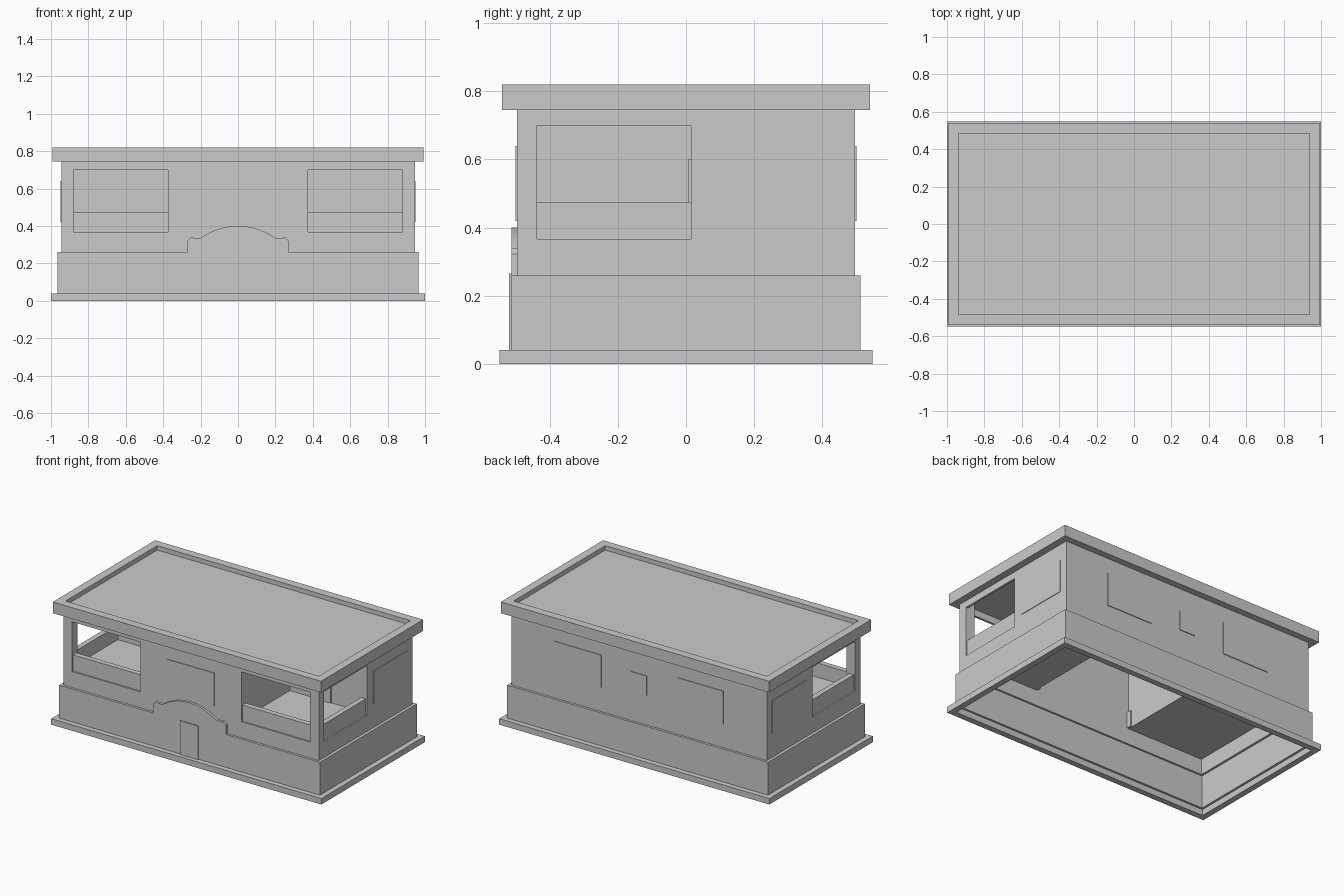
import bpy, bmesh, math

cube = bpy.data.objects.get("Cube")
if cube:
    bpy.data.objects.remove(cube)

GREY = (0.6, 0.6, 0.6, 1)
mat = bpy.data.materials.new("plain_grey")
mat.use_nodes = True
mat.diffuse_color = GREY
mat.node_tree.nodes["Principled BSDF"].inputs["Base Color"].default_value = GREY


def finish(name, bm):
    bmesh.ops.recalc_face_normals(bm, faces=bm.faces)
    mesh = bpy.data.meshes.new(name)
    bm.to_mesh(mesh)
    bm.free()
    mesh.materials.append(mat)
    obj = bpy.data.objects.new(name, mesh)
    bpy.context.collection.objects.link(obj)
    return obj


def box(name, x, y, z):
    bm = bmesh.new()
    bmesh.ops.create_cube(bm, size=1)
    for v in bm.verts:
        v.co = [(a + b) / 2 + c * (b - a) for (a, b), c in zip((x, y, z), v.co)]
    return finish(name, bm)


def ring(name, outer, inner, z0, z1):
    """Open rectangular shell; outer and inner are half sizes."""
    bm = bmesh.new()
    corners = [(-1, -1), (1, -1), (1, 1), (-1, 1)]
    loops = [[bm.verts.new((sx * h[0], sy * h[1], z)) for sx, sy in corners]
             for h, z in ((outer, z0), (outer, z1), (inner, z1), (inner, z0))]
    for a, b in zip(loops, loops[1:] + loops[:1]):
        for i in range(4):
            j = (i + 1) % 4
            bm.faces.new((a[i], a[j], b[j], b[i]))
    return finish(name, bm)


def side(s, a, b):
    """Mirror an x range to side s."""
    return tuple(sorted((s * a, s * b)))


def cut(obj, cutters):
    for c in cutters:
        mod = obj.modifiers.new("opening", "BOOLEAN")
        mod.operation = "DIFFERENCE"
        mod.solver = "EXACT"
        mod.object = c
    graph = bpy.context.evaluated_depsgraph_get()
    mesh = bpy.data.meshes.new_from_object(obj.evaluated_get(graph))
    obj.modifiers.clear()
    obj.data = mesh
    for c in cutters:
        bpy.data.objects.remove(c)


# Stepped base, open underneath
ring("base_slab", (1, 0.547), (0.96, 0.507), 0, 0.04)
ring("plinth", (0.965, 0.512), (0.945, 0.493), 0.04, 0.26)

# Thin upper walls with corner openings on the front and both sides
walls = ring("upper_walls", (0.945, 0.496), (0.93, 0.481), 0.26, 0.745)
WIN_Z = (0.367, 0.70)
cutters = []
for s in (-1, 1):
    cutters.append(box("front_cutter", side(s, 0.373, 0.88), (-0.6, -0.42), WIN_Z))
    cutters.append(box("side_cutter", side(s, 0.87, 1.1), (-0.438, 0.015), WIN_Z))
cut(walls, cutters)

# Corner porches: floor, inner walls, corner posts, parapets, door
for s, tag in ((1, "left"), (-1, "right")):
    box(tag + "_porch_floor", side(s, 0.365, 0.931), (-0.482, 0.025), (0.365, 0.38))
    box(tag + "_porch_inner_wall", side(s, 0.36, 0.373), (-0.482, 0.025), (0.365, 0.745))
    box(tag + "_porch_back_wall", side(s, 0.373, 0.931), (0.015, 0.027), (0.365, 0.745))
    box(tag + "_corner_post", side(s, 0.88, 0.932), (-0.483, -0.438), (0.38, 0.745))
    box(tag + "_front_parapet", side(s, 0.35, 0.88), (-0.485, -0.45), (0.367, 0.475))
    box(tag + "_side_parapet", side(s, 0.90, 0.935), (-0.438, 0.015), (0.367, 0.475))
    box(tag + "_porch_door", side(s, 0.55, 0.68), (0.008, 0.015), (0.38, 0.60))

# Roof with a sunken top
bm = bmesh.new()
bmesh.ops.create_cube(bm, size=1)
for v in bm.verts:
    v.co = (v.co.x * 1.985, v.co.y * 1.08, 0.7825 + v.co.z * 0.075)
bm.normal_update()
top = max(bm.faces, key=lambda f: f.calc_center_median().z)
bmesh.ops.inset_region(bm, faces=[top], thickness=0.055, use_even_offset=True)
rim = bmesh.ops.extrude_face_region(bm, geom=[top])
bmesh.ops.translate(bm, vec=(0, 0, -0.03),
                    verts=[g for g in rim["geom"] if isinstance(g, bmesh.types.BMVert)])
if top.is_valid:
    bmesh.ops.delete(bm, geom=[top], context="FACES_ONLY")
finish("roof", bm)

# Curved gable over the entrance
half = [(0.27, 0.26), (0.27, 0.322), (0.25, 0.34), (0.235, 0.335), (0.2, 0.335)]
R = 0.34
arc = [0.2 * math.cos(math.pi * i / 16) for i in range(1, 16)]
arc = [(x, 0.4 - R + math.sqrt(R * R - x * x)) for x in arc]
outline = half + arc + [(-x, z) for x, z in reversed(half)]
bm = bmesh.new()
face = bm.faces.new([bm.verts.new((x, -0.512, z)) for x, z in outline])
depth = bmesh.ops.extrude_face_region(bm, geom=[face])
bmesh.ops.translate(bm, vec=(0, 0.017, 0),
                    verts=[g for g in depth["geom"] if isinstance(g, bmesh.types.BMVert)])
finish("entrance_gable", bm)

# Front door and shallow wall panels
box("front_door", (-0.065, 0.067), (-0.52, -0.512), (0.04, 0.265))
PANEL_Z = (0.42, 0.64)
box("front_panel", (-0.174, 0.174), (-0.501, -0.496), PANEL_Z)
box("back_small_panel", (-0.06, 0.06), (0.496, 0.501), (0.46, 0.59))
for s, tag in ((1, "left"), (-1, "right")):
    box(tag + "_back_panel", side(s, 0.28, 0.625), (0.496, 0.501), PANEL_Z)
    box(tag + "_side_panel", side(s, 0.945, 0.949), (0.08, 0.44), PANEL_Z)
